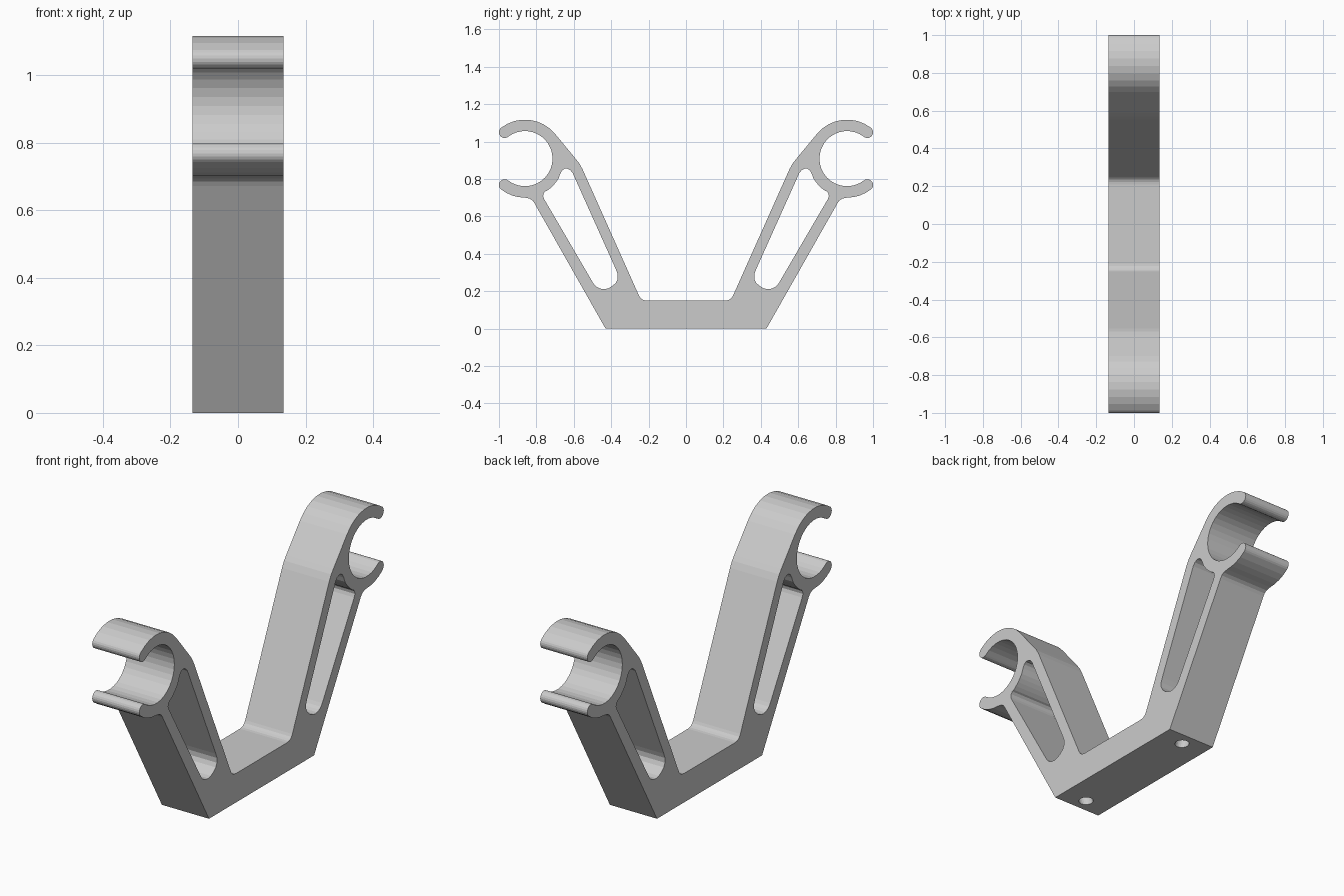
import bpy, bmesh
from math import radians, cos, sin
from mathutils import Matrix, Vector

cube = bpy.data.objects.get("Cube")
if cube:
    bpy.data.objects.remove(cube, do_unlink=True)

HALF_WIDTH = 0.135
CLIP = (0.861, 0.909)          # centre of the round clip
MID, TIP = 0.178, 0.0305       # clip wall mid radius and half thickness
OUTER, INNER = MID + TIP, MID - TIP
OPEN = 52.4                    # half angle of the clip mouth


def arc(centre, radius, start, end, steps, trim=False):
    pts = []
    for i in range(steps + 1):
        a = radians(start + (end - start) * i / steps)
        pts.append((centre[0] + radius * cos(a), centre[1] + radius * sin(a)))
    return pts[1:-1] if trim else pts


def mirrored(pts):
    return [(-x, y) for x, y in reversed(pts)]


low_tip = arc(CLIP, MID, -OPEN, 0, 1)[0]
high_tip = arc(CLIP, MID, OPEN, 0, 1)[0]

# Half outline: foot, outer arm edge, clip, inner arm edge, floor fillet
half = [(0.43, 0), (0.811, 0.672), (0.82, 0.685), (0.835, 0.695)]
half += arc(CLIP, OUTER, -90, -OPEN, 4)
half += arc(low_tip, TIP, -OPEN, 180 - OPEN, 10, trim=True)
half += arc(CLIP, INNER, -OPEN, OPEN - 360, 24)
half += arc(high_tip, TIP, 180 + OPEN, 360 + OPEN, 10, trim=True)
half += arc(CLIP, OUTER, OPEN, 141, 8)
half += [(0.588, 0.906), (0.57, 0.883), (0.553, 0.852)]
half += [(0.252, 0.178), (0.245, 0.166), (0.235, 0.157), (0.223, 0.152), (0.208, 0.15)]

# Slot through the arm, following the clip at its upper end
slot = [(0.436, 0.211), (0.455, 0.213), (0.472, 0.22), (0.486, 0.23), (0.497, 0.245)]
slot += [(0.758, 0.692), (0.764, 0.708), (0.761, 0.723), (0.752, 0.734)]
slot += arc(CLIP, OUTER, 235, 211, 4)
slot += [(0.672, 0.828), (0.663, 0.845), (0.65, 0.855), (0.634, 0.855),
         (0.618, 0.847), (0.606, 0.832)]
slot += [(0.374, 0.315), (0.365, 0.29), (0.365, 0.265), (0.375, 0.245),
         (0.395, 0.227), (0.415, 0.216)]

# Filled, extruded profile turned upright
curve = bpy.data.curves.new("bracket_profile", 'CURVE')
curve.dimensions = '2D'
curve.fill_mode = 'BOTH'
curve.extrude = HALF_WIDTH
for pts in (half + mirrored(half), slot, mirrored(slot)):
    spline = curve.splines.new('POLY')
    spline.points.add(len(pts) - 1)
    for p, (x, y) in zip(spline.points, pts):
        p.co = (x, y, 0, 1)
    spline.use_cyclic_u = True
profile = bpy.data.objects.new("bracket_profile", curve)
bpy.context.collection.objects.link(profile)
bpy.context.view_layer.update()
graph = bpy.context.evaluated_depsgraph_get()
mesh = bpy.data.meshes.new_from_object(profile.evaluated_get(graph))
bpy.data.objects.remove(profile, do_unlink=True)

mesh.transform(Matrix(((0, 0, 1, 0), (1, 0, 0, 0), (0, 1, 0, 0), (0, 0, 0, 1))))
bm = bmesh.new()
bm.from_mesh(mesh)
bmesh.ops.remove_doubles(bm, verts=bm.verts, dist=0.0002)
bmesh.ops.recalc_face_normals(bm, faces=bm.faces)
bm.to_mesh(mesh)
bm.free()
bracket = bpy.data.objects.new("clip_bracket", mesh)
bpy.context.collection.objects.link(bracket)

# Screw holes from the base into each slot
for side in (-1, 1):
    axis = Vector((0, side * 0.065, 0.215))
    bpy.ops.mesh.primitive_cylinder_add(vertices=24, radius=0.034, depth=0.3)
    cutter = bpy.context.object
    cutter.name = "screw_hole_cutter"
    cutter.hide_render = True
    cutter.location = Vector((0, side * 0.36, 0)) + axis * 0.5
    cutter.rotation_euler = axis.to_track_quat('Z', 'Y').to_euler()
    mod = bracket.modifiers.new("screw_hole", 'BOOLEAN')
    mod.operation = 'DIFFERENCE'
    mod.solver = 'EXACT'
    mod.object = cutter
    bpy.context.view_layer.update()
    bpy.context.view_layer.objects.active = bracket
    bpy.ops.object.modifier_apply(modifier=mod.name)
    bpy.data.objects.remove(cutter, do_unlink=True)

# Single grey plastic, flat shaded
grey = bpy.data.materials.new("light_grey")
grey.use_nodes = True
colour = (0.6, 0.6, 0.6, 1)
grey.diffuse_color = colour
grey.node_tree.nodes["Principled BSDF"].inputs["Base Color"].default_value = colour
bracket.data.materials.clear()
bracket.data.materials.append(grey)
for poly in bracket.data.polygons:
    poly.use_smooth = False
    poly.material_index = 0
